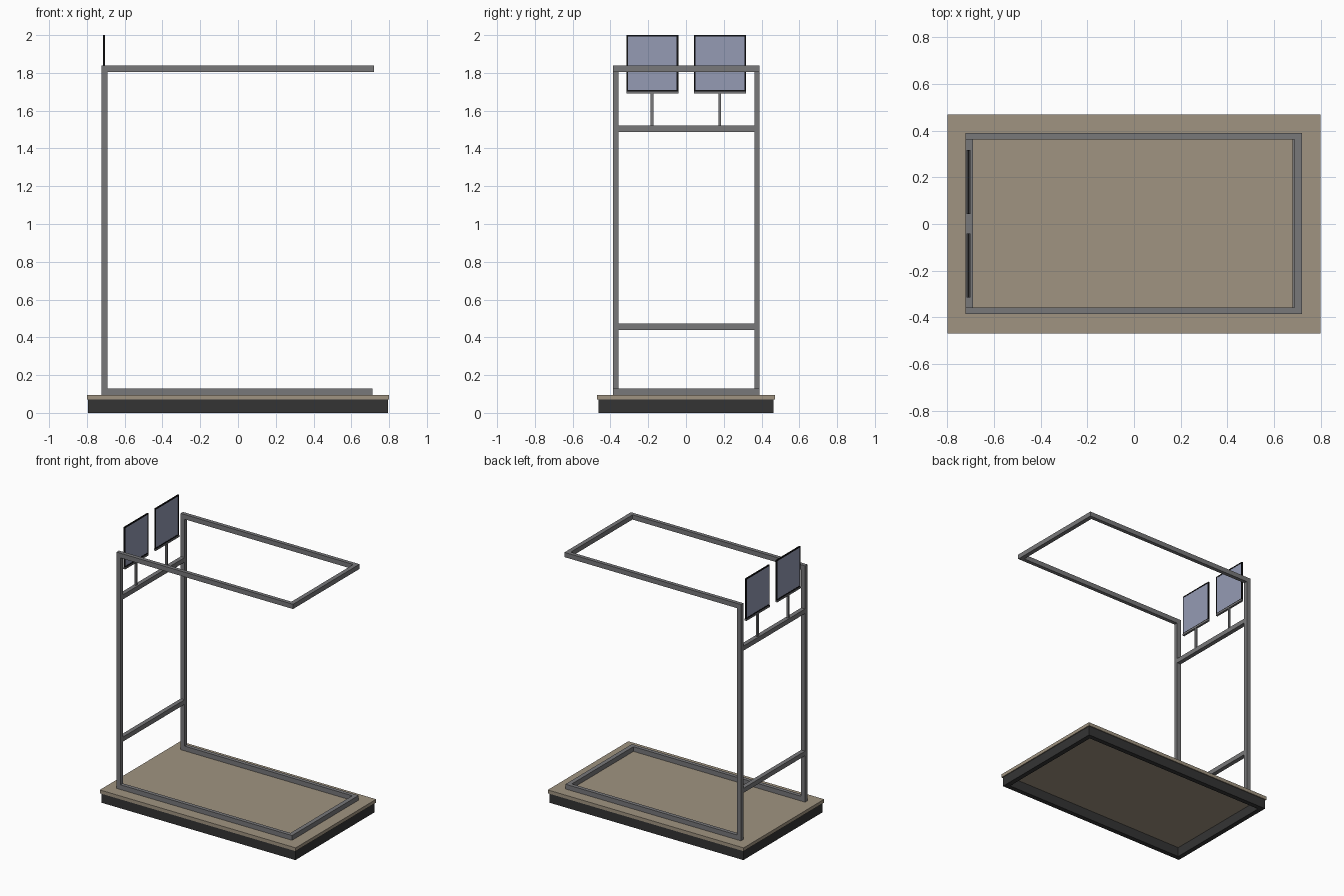
import bpy

if "Cube" in bpy.data.objects:
    bpy.data.objects.remove(bpy.data.objects["Cube"])


def srgb(r, g, b):
    f = lambda c: c / 12.92 if c <= 0.04045 else ((c + 0.055) / 1.055) ** 2.4
    return (f(r / 255), f(g / 255), f(b / 255), 1)


def material(name, *rgb):
    m = bpy.data.materials.new(name)
    m.diffuse_color = srgb(*rgb)
    m.use_nodes = True
    m.node_tree.nodes["Principled BSDF"].inputs["Base Color"].default_value = m.diffuse_color
    return m


DARK = material("dark_plinth", 52, 52, 52)
TAN = material("tan_board", 160, 148, 129)
STEEL = material("grey_steel", 120, 120, 122)
PANEL = material("blue_grey_panel", 149, 155, 180)
BLACK = material("black_trim", 18, 18, 20)


def box(name, x, y, z, mat):
    """Box from (min, max) ranges."""
    v = [(a, b, c) for a in x for b in y for c in z]
    f = [(0, 1, 3, 2), (4, 6, 7, 5), (0, 4, 5, 1), (2, 3, 7, 6), (0, 2, 6, 4), (1, 5, 7, 3)]
    me = bpy.data.meshes.new(name)
    me.from_pydata(v, [], f)
    me.materials.append(mat)
    ob = bpy.data.objects.new(name, me)
    bpy.context.collection.objects.link(ob)
    return ob


# Hollow plinth, open underneath
PX, PY, W = 0.793, 0.463, 0.035
for s, n in ((-1, "left"), (1, "right")):
    box("plinth_" + n, sorted((s * PX, s * (PX - W))), (-PY, PY), (0, 0.07), DARK)
for s, n in ((-1, "front"), (1, "back")):
    box("plinth_" + n, (-PX + W, PX - W), sorted((s * PY, s * (PY - W))), (0, 0.07), DARK)

# Floor board
box("floor_board", (-0.8, 0.8), (-0.47, 0.47), (0.07, 0.095), TAN)

# Tubular frame: posts, long rails and end rails
T = 0.028
Y0, Y1 = -0.386, 0.39
X0, X1 = -0.722, -0.69
for n, y in (("front", (Y0, Y0 + T)), ("back", (Y1 - T, Y1))):
    box(n + "_post", (X0, X1), y, (0.095, 1.84), STEEL)
    box(n + "_top_rail", (X1, 0.72), y, (1.805, 1.84), STEEL)
    box(n + "_bottom_rail", (X1, 0.712), y, (0.095, 0.13), STEEL)
box("top_end_rail", (0.688, 0.72), (Y0 + T, Y1 - T), (1.805, 1.84), STEEL)
box("bottom_end_rail", (0.68, 0.712), (Y0 + T, Y1 - T), (0.095, 0.13), STEEL)

# Cross bars between the posts
for n, z in (("lower", (0.438, 0.472)), ("upper", (1.488, 1.522))):
    box(n + "_cross_bar", (X0, X1), (Y0 + T, Y1 - T), z, STEEL)

# Two sign panels on stems, each with a thin black border
B = 0.008
for n, a, b in (("front", -0.315, -0.041), ("back", 0.043, 0.318)):
    m = (a + b) / 2 - 0.002
    box(n + "_sign_stem", (-0.716, -0.702), (m - 0.007, m + 0.007), (1.522, 1.69), STEEL)
    box(n + "_sign_tray", (-0.717, -0.701), (a, b), (1.69, 1.702), STEEL)
    box(n + "_sign_panel", (-0.712, -0.706), (a + B, b - B), (1.702 + B, 2 - B), PANEL)
    fx = (-0.714, -0.704)
    box(n + "_sign_trim_bottom", fx, (a, b), (1.702, 1.702 + B), BLACK)
    box(n + "_sign_trim_top", fx, (a, b), (2 - B, 2), BLACK)
    box(n + "_sign_trim_side_a", fx, (a, a + B), (1.702 + B, 2 - B), BLACK)
    box(n + "_sign_trim_side_b", fx, (b - B, b), (1.702 + B, 2 - B), BLACK)
